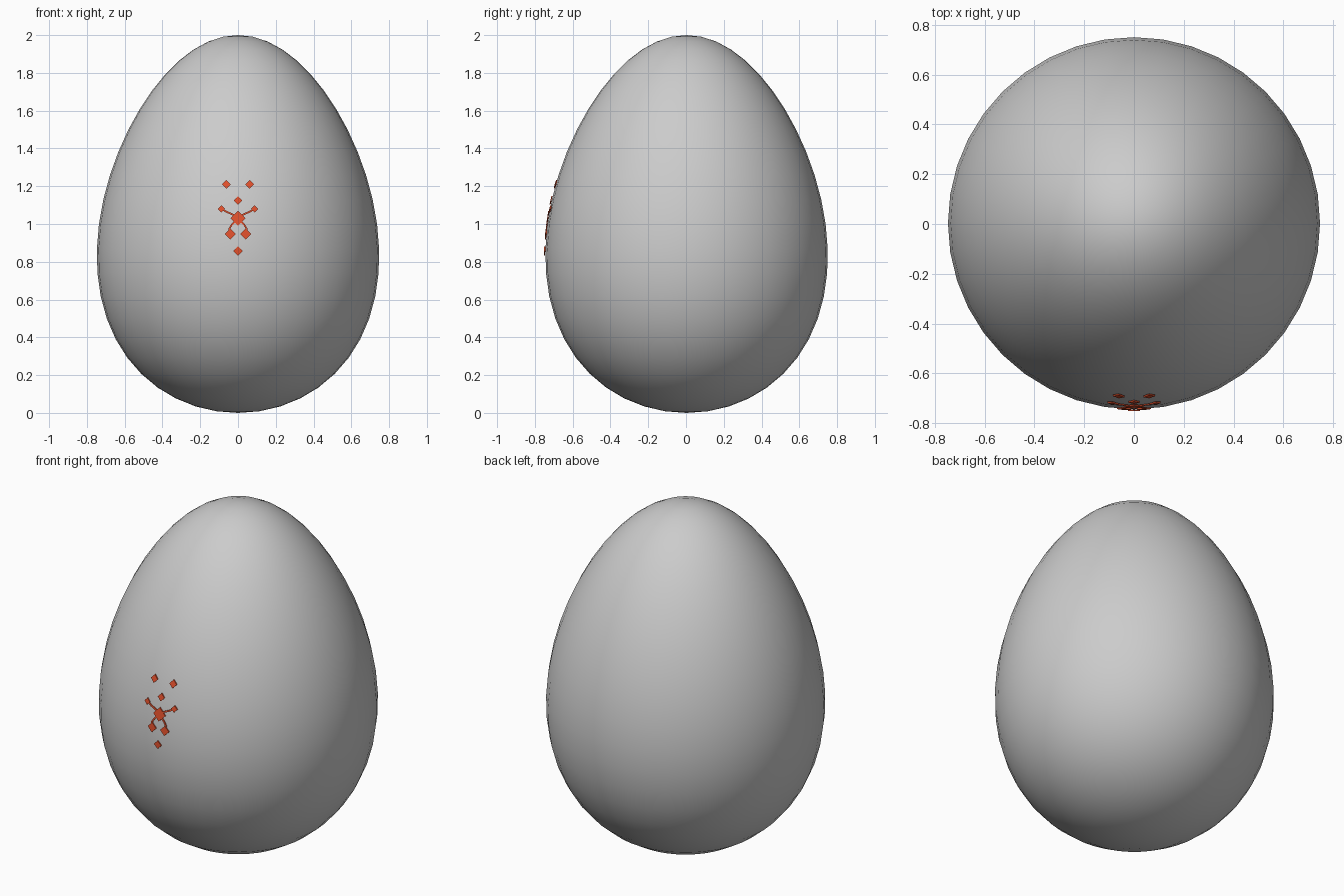
import bpy, bmesh, math
from mathutils import Vector

if "Cube" in bpy.data.objects:
    bpy.data.objects.remove(bpy.data.objects["Cube"])

TAPER = 0.18
CENTRE_Y = 0.003
WIDTH = 0.748 / 1.016


def material(name, rgb):
    m = bpy.data.materials.new(name)
    m.diffuse_color = (*rgb, 1)
    m.use_nodes = True
    m.node_tree.nodes["Principled BSDF"].inputs["Base Color"].default_value = m.diffuse_color
    return m


grey = material("shell grey", (0.6, 0.6, 0.6))
orange = material("orange red", (0.75, 0.08, 0.025))


def radius(z):
    """Egg radius at a height: a circle narrowed toward the top."""
    u = max(-1, min(1, z - 1))
    return WIDTH * math.sqrt(1 - u * u) * (1 - TAPER * u)


def on_front(x, z, lift):
    """Point on the front of the shell, raised outward by lift."""
    r = radius(z) + lift
    return Vector((x, CENTRE_Y - math.sqrt(r * r - x * x), z))


def add_object(name, bm, mat):
    bmesh.ops.recalc_face_normals(bm, faces=bm.faces)
    mesh = bpy.data.meshes.new(name)
    bm.to_mesh(mesh)
    bm.free()
    mesh.materials.append(mat)
    ob = bpy.data.objects.new(name, mesh)
    bpy.context.collection.objects.link(ob)
    return ob


# Egg shell: sphere reshaped by the taper
bm = bmesh.new()
bmesh.ops.create_uvsphere(bm, u_segments=40, v_segments=24, radius=1)
for v in bm.verts:
    taper = WIDTH * (1 - TAPER * v.co.z)
    v.co = Vector((v.co.x * taper, v.co.y * taper + CENTRE_Y, v.co.z + 1))
for f in bm.faces:
    f.smooth = True
add_object("egg_shell", bm, grey)


# Diamond plates lying on the shell
def diamond(name, x, z, half):
    bm = bmesh.new()
    corners = [(x, z + half), (x + half, z), (x, z - half), (x - half, z)]
    back = [bm.verts.new(on_front(a, b, 0.001)) for a, b in corners]
    front = [bm.verts.new(on_front(a, b, 0.007)) for a, b in corners]
    bm.faces.new(front)
    bm.faces.new(back[::-1])
    for i in range(4):
        j = (i + 1) % 4
        bm.faces.new((back[i], back[j], front[j], front[i]))
    add_object(name, bm, orange)


diamond("body_diamond", 0, 1.03, 0.039)
diamond("head_diamond", 0, 1.125, 0.022)
diamond("tail_diamond", 0, 0.857, 0.024)
for side, s in (("left", -1), ("right", 1)):
    diamond(side + "_top_diamond", s * 0.061, 1.21, 0.023)
    diamond(side + "_arm_diamond", s * 0.088, 1.08, 0.019)
    diamond(side + "_foot_diamond", s * 0.041, 0.947, 0.028)


# Thin ribbons linking the body to the arms and feet
def ribbon(name, path, width=0.009):
    bm = bmesh.new()
    rows = []
    for i, (x, z) in enumerate(path):
        a, b = path[max(i - 1, 0)], path[min(i + 1, len(path) - 1)]
        d = Vector((b[0] - a[0], b[1] - a[1])).normalized() * width / 2
        rows.append([bm.verts.new(on_front(x + k * d.y, z - k * d.x, lift))
                     for k, lift in ((-1, 0.001), (-1, 0.006), (1, 0.006), (1, 0.001))])
    for p, q in zip(rows, rows[1:]):
        for i in range(4):
            j = (i + 1) % 4
            bm.faces.new((p[i], p[j], q[j], q[i]))
    bm.faces.new(rows[0])
    bm.faces.new(rows[-1][::-1])
    add_object(name, bm, orange)


ARM = [(0.010, 1.040), (0.032, 1.052), (0.060, 1.064), (0.088, 1.080)]
LEG = [(0.010, 1.018), (0.032, 0.998), (0.046, 0.975), (0.043, 0.950)]
for side, s in (("left", -1), ("right", 1)):
    ribbon(side + "_arm", [(s * x, z) for x, z in ARM])
    ribbon(side + "_leg", [(s * x, z) for x, z in LEG])
